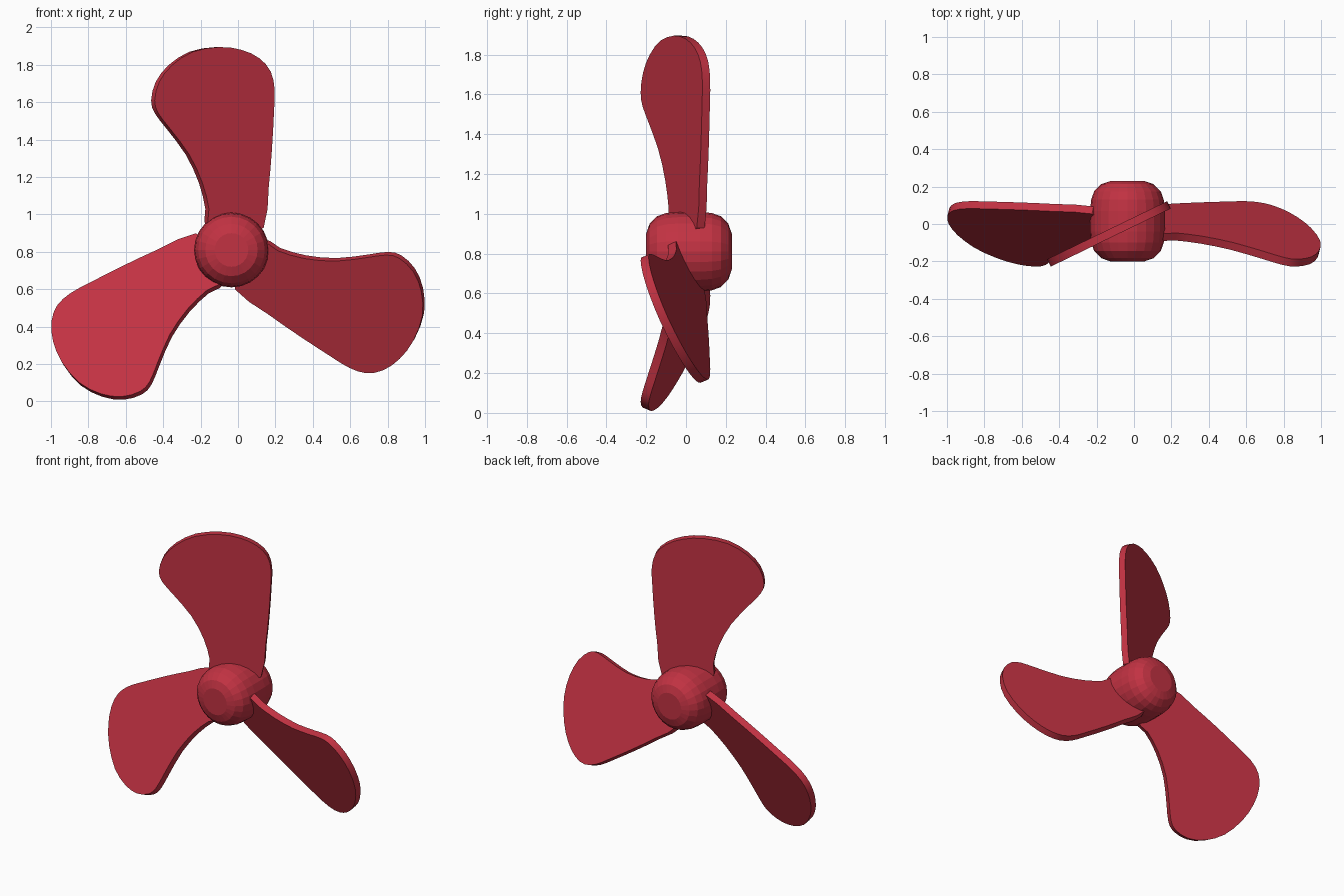
import bpy, bmesh, math
from mathutils import Matrix, Vector

cube = bpy.data.objects.get("Cube")
if cube:
    bpy.data.objects.remove(cube, do_unlink=True)

CENTRE = Vector((-0.035, 0, 0.81))
PITCH = math.radians(25.8)
THICKNESS = 0.044

red = bpy.data.materials.new("propeller red")
red.use_nodes = True
colour = (0.54, 0.032, 0.055, 1)
red.diffuse_color = colour
red.node_tree.nodes["Principled BSDF"].inputs["Base Color"].default_value = colour


def finish(bm, name, smooth_angle):
    bmesh.ops.recalc_face_normals(bm, faces=bm.faces)
    mesh = bpy.data.meshes.new(name)
    bm.to_mesh(mesh)
    bm.free()
    mesh.materials.append(red)
    obj = bpy.data.objects.new(name, mesh)
    bpy.context.collection.objects.link(obj)
    obj.location = CENTRE
    if smooth_angle:
        bpy.ops.object.select_all(action='DESELECT')
        obj.select_set(True)
        bpy.context.view_layer.objects.active = obj
        bpy.ops.object.shade_smooth_by_angle(angle=math.radians(smooth_angle))
    return obj


def smooth_path(points, steps=2):
    """Closed Catmull-Rom loop through the points."""
    out, n = [], len(points)
    for i in range(n):
        a, b, c, d = (Vector(points[(i + k) % n]) for k in (-1, 0, 1, 2))
        for s in range(steps):
            t = s / steps
            out.append(0.5 * (2 * b + (c - a) * t + (2 * a - 5 * b + 4 * c - d) * t ** 2
                              + (3 * b - a - 3 * c + d) * t ** 3))
    return out


# Hub: faceted barrel with rounded ends, turned around the shaft axis
def make_hub(sides=24):
    profile = [(0.09, -0.2), (0.14, -0.183), (0.178, -0.145), (0.194, -0.1), (0.2, -0.04),
               (0.2, 0.07), (0.194, 0.13), (0.178, 0.175), (0.14, 0.213), (0.09, 0.23)]
    bm = bmesh.new()
    rings = []
    for r, y in profile:
        angles = [math.tau * i / sides for i in range(sides)]
        rings.append([bm.verts.new((r * math.cos(a), y, r * math.sin(a))) for a in angles])
    for lower, upper in zip(rings, rings[1:]):
        for i in range(sides):
            j = (i + 1) % sides
            bm.faces.new((lower[i], lower[j], upper[j], upper[i]))
    bm.faces.new(rings[0])
    bm.faces.new(rings[-1])
    finish(bm, "hub", 0)


# Blade: pitched flat plate, outline given as seen from the front
OUTLINE = [(-0.16, 0.92), (-0.165, 1.03), (-0.2, 1.17), (-0.27, 1.32), (-0.37, 1.455),
           (-0.435, 1.54), (-0.455, 1.61), (-0.43, 1.71), (-0.36, 1.8), (-0.25, 1.87),
           (-0.11, 1.895), (0.01, 1.88), (0.105, 1.835), (0.165, 1.765), (0.186, 1.67),
           (0.183, 1.55), (0.172, 1.35), (0.155, 1.15), (0.128, 0.93), (0.0, 0.9)]


def make_blade(name, turn):
    bm = bmesh.new()
    verts = [bm.verts.new(((x - CENTRE.x) / math.cos(PITCH), -THICKNESS / 2, z - CENTRE.z))
             for x, z in smooth_path(OUTLINE)]
    plate = bm.faces.new(verts)
    extruded = bmesh.ops.extrude_face_region(bm, geom=[plate], use_keep_orig=True)
    moved = [g for g in extruded["geom"] if isinstance(g, bmesh.types.BMVert)]
    bmesh.ops.translate(bm, verts=moved, vec=(0, THICKNESS, 0))
    placing = (Matrix.Rotation(turn, 4, 'Y') @ Matrix.Translation((0, -0.005, 0))
               @ Matrix.Rotation(PITCH, 4, 'Z'))
    bmesh.ops.transform(bm, matrix=placing, verts=bm.verts)
    finish(bm, name, 35)


make_hub()
for i, side in enumerate(("upper", "left", "right")):
    make_blade(side + "_blade", math.tau * i / 3)
